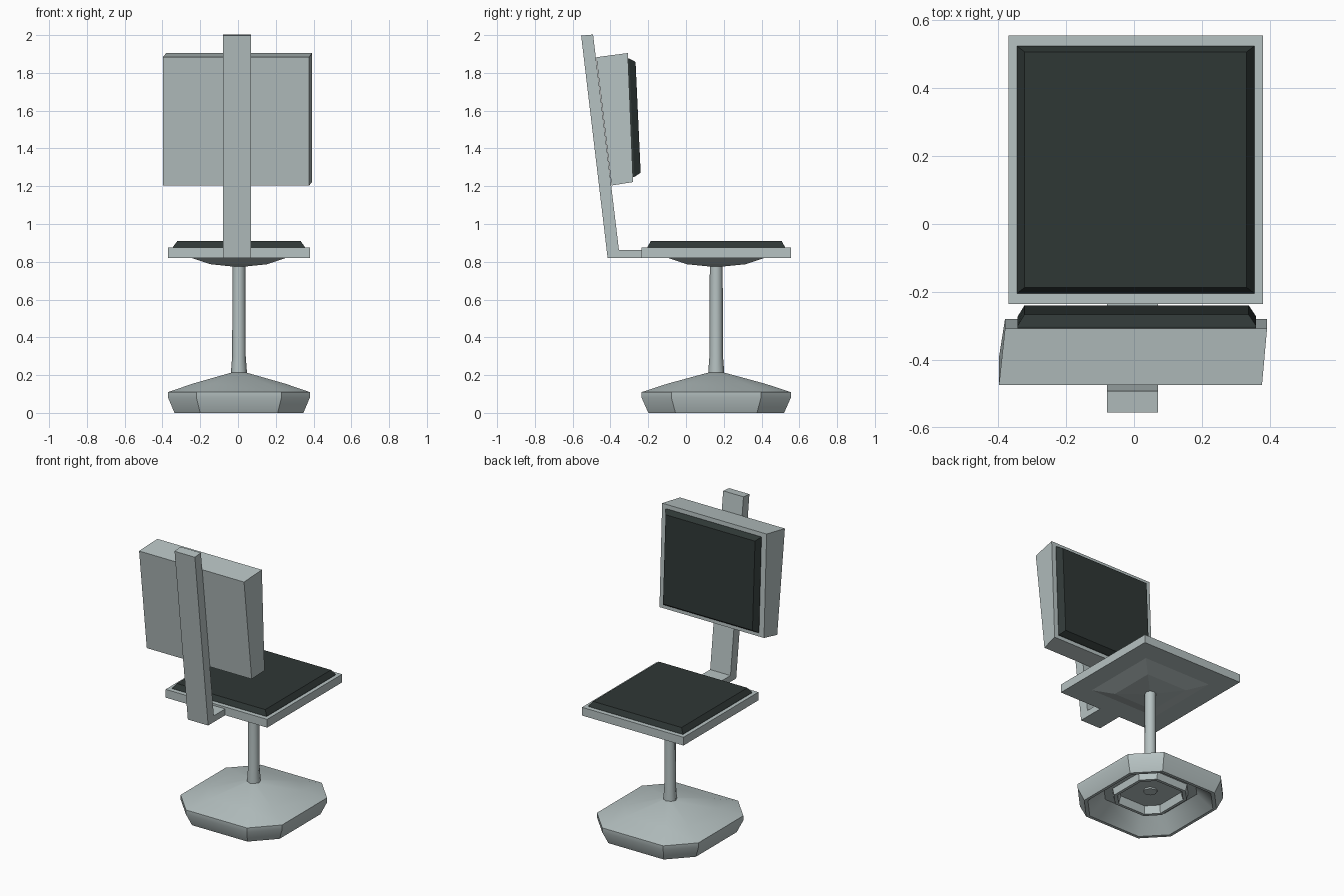
import bpy, bmesh, math
from mathutils import Vector

if "Cube" in bpy.data.objects:
    bpy.data.objects.remove(bpy.data.objects["Cube"])

CX, CY = 0.005, 0.16      # column axis
HX, HY = 0.375, 0.395     # half size of seat and base


def material(name, rgb):
    m = bpy.data.materials.new(name)
    m.diffuse_color = (*rgb, 1)
    m.use_nodes = True
    m.node_tree.nodes["Principled BSDF"].inputs["Base Color"].default_value = m.diffuse_color
    return m


GREY = material("pale grey metal", (0.47, 0.54, 0.54))
DARK = material("dark padding", (0.028, 0.038, 0.036))


def loft(name, rings, mat, smooth=None):
    """Skin a stack of equal-length point rings and cap both ends."""
    bm = bmesh.new()
    vs = [[bm.verts.new(p) for p in ring] for ring in rings]
    n = len(vs[0])
    for a, b in zip(vs, vs[1:]):
        for i in range(n):
            j = (i + 1) % n
            bm.faces.new((a[i], a[j], b[j], b[i]))
    bm.faces.new(vs[0])
    bm.faces.new(vs[-1])
    bmesh.ops.recalc_face_normals(bm, faces=bm.faces[:])
    me = bpy.data.meshes.new(name)
    bm.to_mesh(me)
    bm.free()
    ob = bpy.data.objects.new(name, me)
    bpy.context.collection.objects.link(ob)
    me.materials.append(mat)
    if smooth:
        bpy.ops.object.select_all(action='DESELECT')
        bpy.context.view_layer.objects.active = ob
        ob.select_set(True)
        bpy.ops.object.shade_smooth_by_angle(angle=math.radians(smooth))
    return ob


def rect(hx, hy, z):
    return [(CX + sx * hx, CY + sy * hy, z)
            for sx, sy in ((-1, -1), (1, -1), (1, 1), (-1, 1))]


def octagon(s, z, c=0.6):
    """Square with cut corners, scaled by s."""
    pts = ((-c, -1), (c, -1), (1, -c), (1, c), (c, 1), (-c, 1), (-1, c), (-1, -c))
    return [(CX + x * s * HX, CY + y * s * HY, z) for x, y in pts]


def circle(r, z, n=8):
    return [(CX + r * math.cos(math.tau * i / n), CY + r * math.sin(math.tau * i / n), z)
            for i in range(n)]


# Base: cut-corner foot, hollow below with an inner ring
loft("base", [octagon(s, z) for s, z in (
    (0.09, 0.215), (0.65, 0.155), (1, 0.11), (1, 0.08), (0.91, 0.0),
    (0.86, 0.0), (0.64, 0.095), (0.52, 0.095), (0.50, 0.05), (0.45, 0.05),
    (0.42, 0.10), (0.09, 0.10))], GREY, 35)

# Column
loft("column", [circle(r, z) for r, z in (
    (0.042, 0.09), (0.042, 0.22), (0.036, 0.30), (0.034, 0.80))], GREY, 50)

# Seat board, tapered underside and pad
loft("seat", [rect(HX, HY, 0.82), rect(HX, HY, 0.875)], GREY)
loft("seat_underside", [rect(0.255, 0.26, 0.822), rect(0.15, 0.155, 0.787),
                        rect(0.035, 0.037, 0.775)], GREY)
loft("seat_pad", [rect(0.35, 0.365, 0.873), rect(0.348, 0.363, 0.88),
                  rect(0.327, 0.347, 0.909)], DARK)


def side_profile(points, x0, x1):
    return [[(x, y, z) for y, z in points] for x in (x0, x1)]


# Bent bar carrying the backrest
bar = [(-0.235, 0.82), (-0.415, 0.82), (-0.555, 1.997), (-0.492, 2.003),
       (-0.355, 0.862), (-0.235, 0.862)]
loft("back_bar", side_profile(bar, -0.08, 0.07), GREY)


def slab(name, mat, *layers):
    """Each layer is (x0, x1, low (y, z), high (y, z))."""
    loft(name, [[(x0, *lo), (x1, *lo), (x1, *hi), (x0, *hi)]
                for x0, x1, lo, hi in layers], mat)


# Backrest panel and its pad
slab("backrest", GREY,
     (-0.398, 0.377, (-0.394, 1.204), (-0.475, 1.883)),
     (-0.380, 0.392, (-0.280, 1.222), (-0.308, 1.905)))
slab("backrest_pad", DARK,
     (-0.343, 0.360, (-0.283, 1.247), (-0.309, 1.877)),
     (-0.343, 0.360, (-0.273, 1.249), (-0.300, 1.876)),
     (-0.323, 0.338, (-0.240, 1.272), (-0.267, 1.858)))
